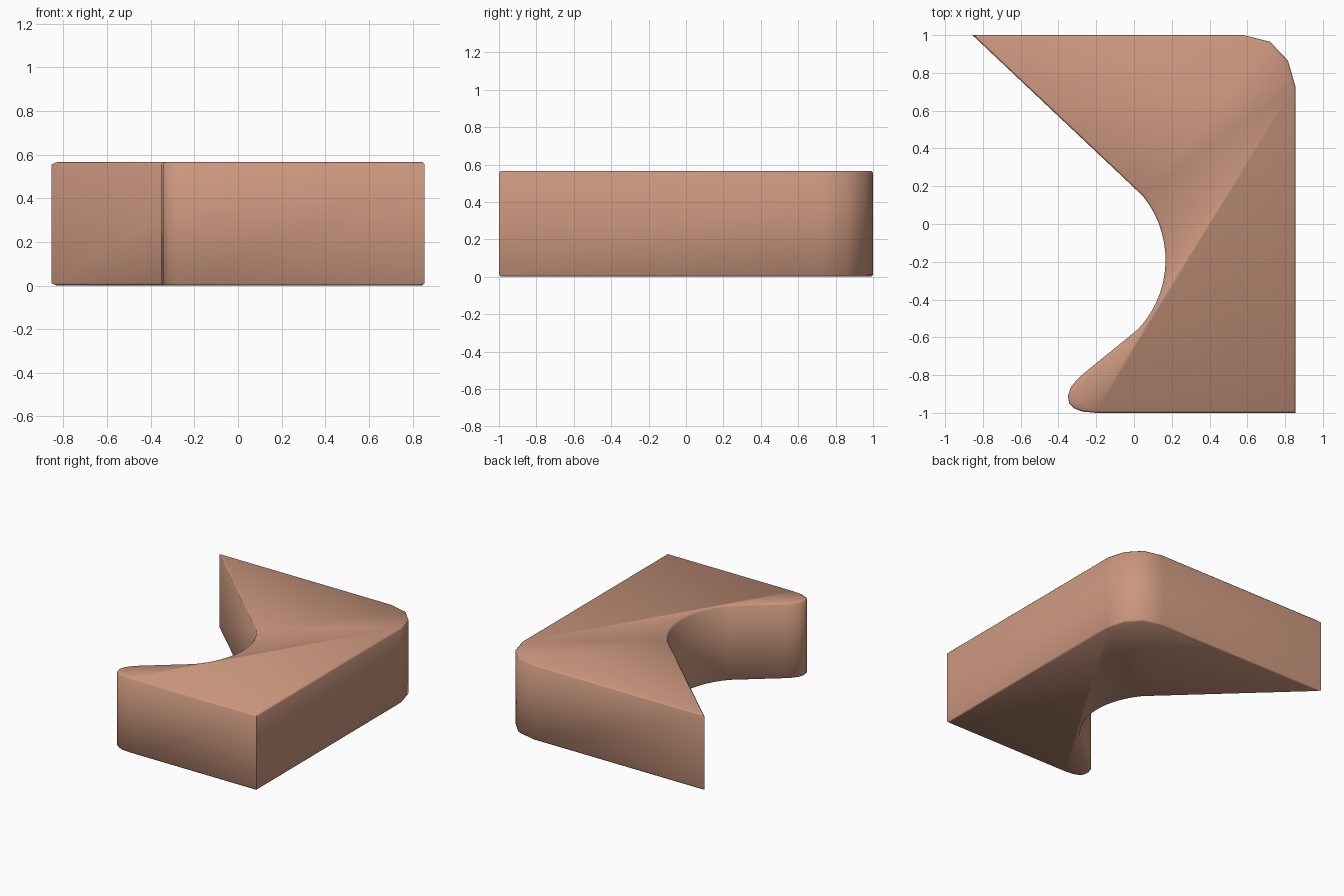
import bpy, bmesh, math

if "Cube" in bpy.data.objects:
    bpy.data.objects.remove(bpy.data.objects["Cube"])

HEIGHT = 0.565


def arc(cx, cy, r, start, end, steps):
    """Points along a circular arc, angles in degrees."""
    angles = [math.radians(start + (end - start) * i / steps) for i in range(steps + 1)]
    return [(cx + r * math.cos(a), cy + r * math.sin(a)) for a in angles]


# Outline, counter-clockwise: faceted corner, long point, scooped notch, rounded toe
outline = [(0.855, -1.0), (0.855, 0.725), (0.815, 0.865), (0.72, 0.965), (0.58, 1.0)]
outline += [(-0.855, 1.0)]
outline += arc(-0.37, -0.19, 0.537, 39, -43, 14)
outline += [(-0.265, -0.79), (-0.303, -0.825), (-0.335, -0.865), (-0.35, -0.91),
            (-0.343, -0.95), (-0.318, -0.975), (-0.275, -0.993), (-0.2, -1.0)]

# Extrude the outline into a solid block
bm = bmesh.new()
face = bm.faces.new([bm.verts.new((x, y, 0)) for x, y in outline])
top = bmesh.ops.extrude_face_region(bm, geom=[face], use_keep_orig=True)["geom"]
bmesh.ops.translate(bm, vec=(0, 0, HEIGHT),
                    verts=[v for v in top if isinstance(v, bmesh.types.BMVert)])
bmesh.ops.recalc_face_normals(bm, faces=bm.faces)

# Fine chamfer on the top and bottom rims
rims = [e for e in bm.edges if abs(e.verts[0].co.z - e.verts[1].co.z) < 1e-4]
bmesh.ops.bevel(bm, geom=rims, offset=0.01, offset_type='OFFSET', segments=1,
                profile=0.5, affect='EDGES', clamp_overlap=True)

mesh = bpy.data.meshes.new("notched_block")
bm.to_mesh(mesh)
bm.free()
block = bpy.data.objects.new("notched_block", mesh)
bpy.context.collection.objects.link(block)

# Terracotta colour and smooth shading
clay = bpy.data.materials.new("terracotta")
clay.diffuse_color = (0.6, 0.31, 0.21, 1)
clay.use_nodes = True
clay.node_tree.nodes["Principled BSDF"].inputs["Base Color"].default_value = clay.diffuse_color
mesh.materials.append(clay)
bpy.context.view_layer.objects.active = block
block.select_set(True)
bpy.ops.object.shade_smooth_by_angle(angle=math.radians(50))
